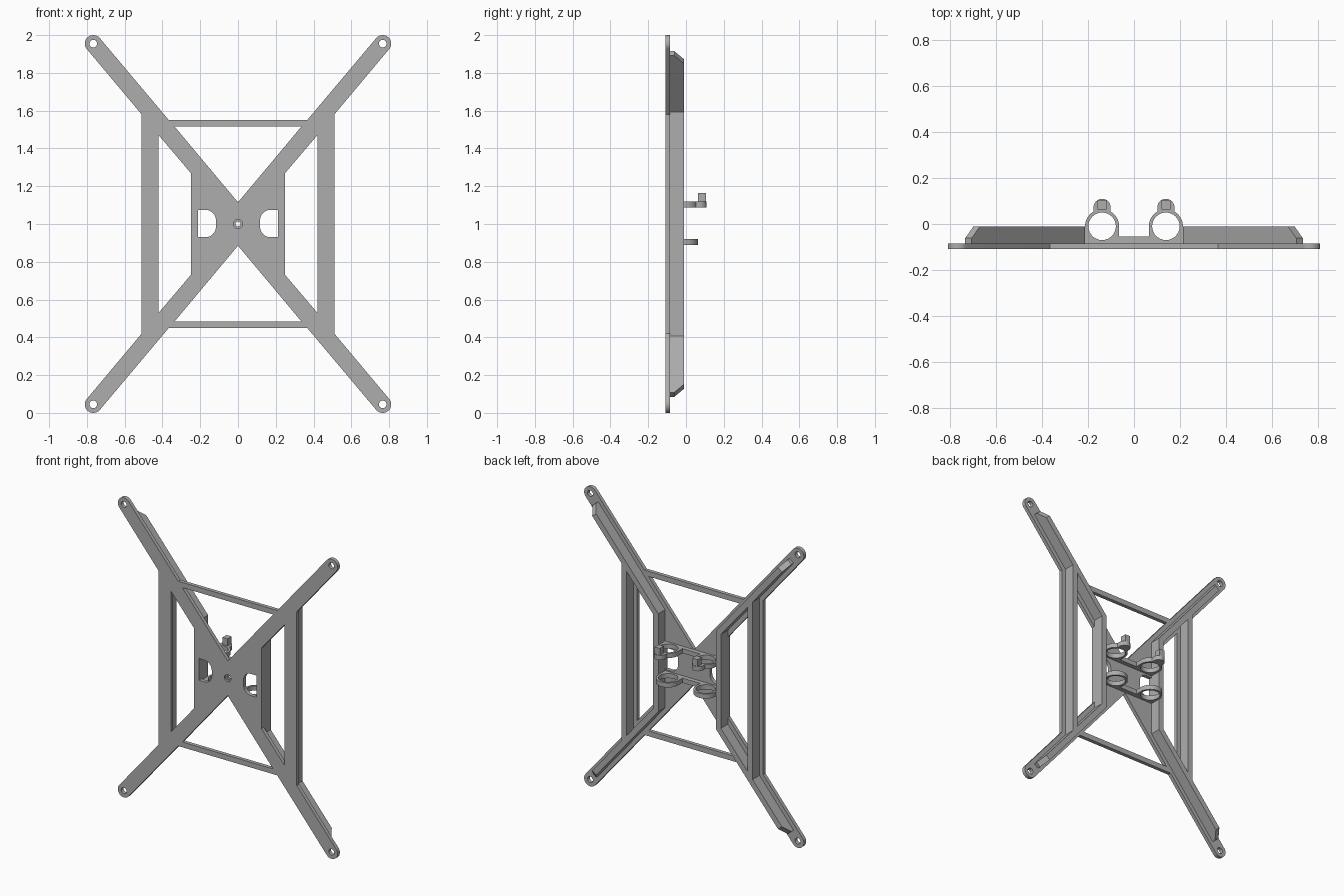
import bpy, bmesh
from math import cos, sin, radians, pi
from mathutils import Vector

cube = bpy.data.objects.get("Cube")
if cube:
    bpy.data.objects.remove(cube, do_unlink=True)

grey = bpy.data.materials.new("plain_grey")
grey.use_nodes = True
grey.diffuse_color = (0.42, 0.42, 0.42, 1)
grey.node_tree.nodes["Principled BSDF"].inputs["Base Color"].default_value = grey.diffuse_color

FRONT, BACK, RIB_BACK = -0.109, -0.084, -0.011
SLOPE, ARM_Z = 1.19, 1.045      # arm centre line: z = ARM_Z + SLOPE * x


def arc(cx, cy, r, start, end, n=16):
    return [(cx + r * cos(radians(start + (end - start) * i / n)),
             cy + r * sin(radians(start + (end - start) * i / n))) for i in range(n + 1)]


def circle(cx, cy, r, n=32):
    return arc(cx, cy, r, 0, 360, n)[:-1]


def flip_x(pts):
    return [(-x, y) for x, y in reversed(pts)]


def flip_z(pts):
    return [(x, 2 - z) for x, z in reversed(pts)]


def add_mesh(name, bm, smooth=False):
    bmesh.ops.remove_doubles(bm, verts=bm.verts, dist=0.0002)
    bmesh.ops.recalc_face_normals(bm, faces=bm.faces)
    me = bpy.data.meshes.new(name)
    bm.to_mesh(me)
    bm.free()
    me.materials.append(grey)
    ob = bpy.data.objects.new(name, me)
    bpy.context.collection.objects.link(ob)
    if smooth:
        bpy.ops.object.select_all(action='DESELECT')
        ob.select_set(True)
        bpy.context.view_layer.objects.active = ob
        bpy.ops.object.shade_smooth_by_angle(angle=radians(30))
    return ob


def prism(name, loops, low, high, upright=False):
    """Extrude an outline with holes; upright puts the outline in x-z."""
    cu = bpy.data.curves.new(name + "_outline", 'CURVE')
    cu.dimensions = '2D'
    cu.fill_mode = 'BOTH'
    cu.extrude = (high - low) / 2
    for pts in loops:
        sp = cu.splines.new('POLY')
        sp.points.add(len(pts) - 1)
        for p, (x, y) in zip(sp.points, pts):
            p.co = (x, y, 0, 1)
        sp.use_cyclic_u = True
    helper = bpy.data.objects.new(name + "_outline", cu)
    bpy.context.collection.objects.link(helper)
    dg = bpy.context.evaluated_depsgraph_get()
    me = bpy.data.meshes.new_from_object(helper.evaluated_get(dg))
    bm = bmesh.new()
    bm.from_mesh(me)
    bpy.data.objects.remove(helper, do_unlink=True)
    bpy.data.meshes.remove(me)
    mid = (low + high) / 2
    for v in bm.verts:
        x, y, z = v.co
        v.co = (x, mid - z, y) if upright else (x, y, z + mid)
    return add_mesh(name, bm, True)


def rib(name, path, width, chamfer):
    """Sweep a rectangular rib along an x-z path, with mitred bends."""
    pts = [Vector(p) for p in path]
    tops = [RIB_BACK] * len(pts)
    if chamfer:
        a = pts[0] + (pts[1] - pts[0]).normalized() * 0.055
        b = pts[-1] + (pts[-2] - pts[-1]).normalized() * 0.055
        pts = [pts[0], a] + pts[1:-1] + [b, pts[-1]]
        tops = [BACK + 0.022] + [RIB_BACK] * (len(pts) - 2) + [BACK + 0.022]
    bm = bmesh.new()
    rings = []
    for i, p in enumerate(pts):
        d0 = (p - pts[max(i - 1, 0)]).normalized()
        d1 = (pts[min(i + 1, len(pts) - 1)] - p).normalized()
        d = (d0 + d1).normalized()
        side = Vector((-d.y, d.x))
        ref = d1 if d1.length else d0
        side *= width / 2 / max(d.dot(ref), 0.3)
        l, r = p + side, p - side
        rings.append([bm.verts.new(c) for c in (
            (l.x, BACK - 0.004, l.y), (r.x, BACK - 0.004, r.y),
            (r.x, tops[i], r.y), (l.x, tops[i], l.y))])
    for a, b in zip(rings, rings[1:]):
        for k in range(4):
            bm.faces.new((a[k], a[(k + 1) % 4], b[(k + 1) % 4], b[k]))
    bm.faces.new(rings[0])
    bm.faces.new(rings[-1])
    return add_mesh(name, bm)


# Flat front plate with four arms, cut-outs and screw holes
tip = (0.766, 1.955)
quarter = [(0.51, 1.58)] + arc(*tip, 0.045, -40, 140) + [(0.366, 1.55)]
top = quarter + flip_x(quarter)
outline = top + flip_z(top)
top_gap = [(0, 1.115), (0.335, 1.515), (-0.335, 1.515)]
side_gap = [(0.25, 1.27), (0.25, 0.73), (0.42, 0.53), (0.42, 1.47)]
slot = ([(0.212, 0.93), (0.212, 1.075)] + arc(0.172, 1.02, 0.055, 90, 180, 8)
        + arc(0.172, 0.985, 0.055, 180, 270, 8))
holes = [top_gap, flip_z(top_gap), circle(0, 1, 0.024)]
for shape in (side_gap, slot):
    holes += [shape, flip_x(shape)]
for sx in (1, -1):
    for z in (tip[1], 2 - tip[1]):
        holes.append(circle(sx * tip[0], z, 0.02))
prism("front_plate", [outline] + holes, FRONT, BACK, True)
prism("centre_hole_seat", [circle(0, 1, 0.025), circle(0, 1, 0.013)], FRONT + 0.012, BACK, True)

# Stiffening ribs on the back
for side, sx in (("left", 1), ("right", -1)):
    def on_arm(x):
        return (sx * x, ARM_Z + SLOPE * x)
    end, bend, post = on_arm(0.721), on_arm(0.231), on_arm(0.465)
    rib(side + "_arm_rib", [end, bend] + flip_z([end, bend]), 0.037, True)
    rib(side + "_upright_rib", [post] + flip_z([post]), 0.038, False)

# Pairs of rings that hold two tubes, the upper pair with hooks
RX, RY, RO, RI = 0.139, -0.01, 0.074, 0.06
TAB_R, TAB_Y = 0.0375, 0.072


def ring_bracket(name, low, high, tabs):
    if tabs:
        over = (arc(RX, RY, RO, 0, 59.5) + arc(RX, TAB_Y, TAB_R, 0, 180)
                + arc(RX, RY, RO, 120.5, 180))
    else:
        over = arc(RX, RY, RO, 0, 180, 32)
    half = [(RX + RO, BACK - 0.004)] + over + [(RX - RO, -0.055)]
    prism(name, [half + flip_x(half), circle(RX, RY, RI), circle(-RX, RY, RI)], low, high)


ring_bracket("lower_ring_bracket", 0.89, 0.921, False)
ring_bracket("upper_ring_bracket", 1.087, 1.118, True)
for side, sx in (("left", 1), ("right", -1)):
    x = sx * RX
    post = [(x - 0.019, 0.063), (x + 0.019, 0.063), (x + 0.019, 0.105), (x - 0.019, 0.105)]
    prism(side + "_hook_post", [post], 1.11, 1.165)
